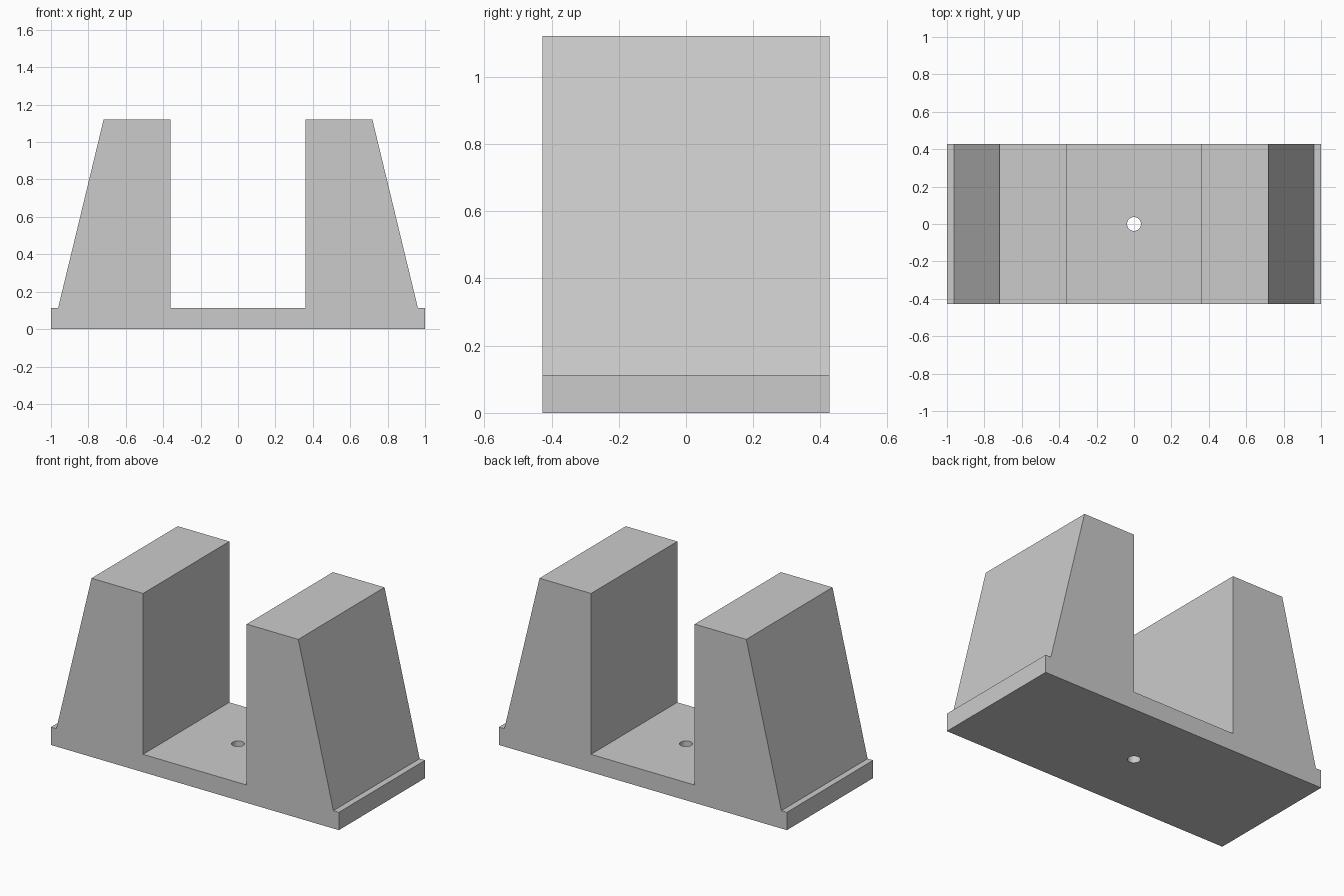
import bpy
import bmesh

cube = bpy.data.objects.get("Cube")
if cube:
    bpy.data.objects.remove(cube, do_unlink=True)

DEPTH = 0.855
BASE_TOP = 0.112
HEIGHT = 1.122

# Plain grey material
grey = bpy.data.materials.new("light_grey")
grey.use_nodes = True
colour = (0.6, 0.6, 0.6, 1)
grey.diffuse_color = colour
grey.node_tree.nodes["Principled BSDF"].inputs["Base Color"].default_value = colour

# U-shaped cradle: right half of the outline, mirrored, then extruded in depth
half = [(1, 0), (1, BASE_TOP), (0.962, BASE_TOP), (0.718, HEIGHT),
        (0.36, HEIGHT), (0.36, BASE_TOP)]
outline = half + [(-x, z) for x, z in reversed(half)]

bm = bmesh.new()
face = bm.faces.new([bm.verts.new((x, -DEPTH / 2, z)) for x, z in outline])
extruded = bmesh.ops.extrude_face_region(bm, geom=[face])
verts = [v for v in extruded["geom"] if isinstance(v, bmesh.types.BMVert)]
bmesh.ops.translate(bm, verts=verts, vec=(0, DEPTH, 0))
bmesh.ops.recalc_face_normals(bm, faces=bm.faces)
mesh = bpy.data.meshes.new("cradle_block")
bm.to_mesh(mesh)
bm.free()
mesh.materials.append(grey)
block = bpy.data.objects.new("cradle_block", mesh)
bpy.context.collection.objects.link(block)

# Screw hole through the middle of the base
bpy.ops.mesh.primitive_cylinder_add(vertices=48, radius=0.037, depth=0.4,
                                    location=(0, 0, BASE_TOP / 2))
cutter = bpy.context.object
cutter.name = "screw_hole_cutter"
cutter.data.materials.append(grey)
cutter.hide_render = True
cutter.display_type = "WIRE"

hole = block.modifiers.new("screw_hole", "BOOLEAN")
hole.operation = "DIFFERENCE"
hole.solver = "EXACT"
hole.object = cutter

# Apply the cut, remove the cutter and smooth only the hole wall
bpy.ops.object.select_all(action="DESELECT")
block.select_set(True)
bpy.context.view_layer.objects.active = block
bpy.ops.object.modifier_apply(modifier=hole.name)
bpy.data.objects.remove(cutter, do_unlink=True)
bpy.ops.object.shade_smooth_by_angle()
